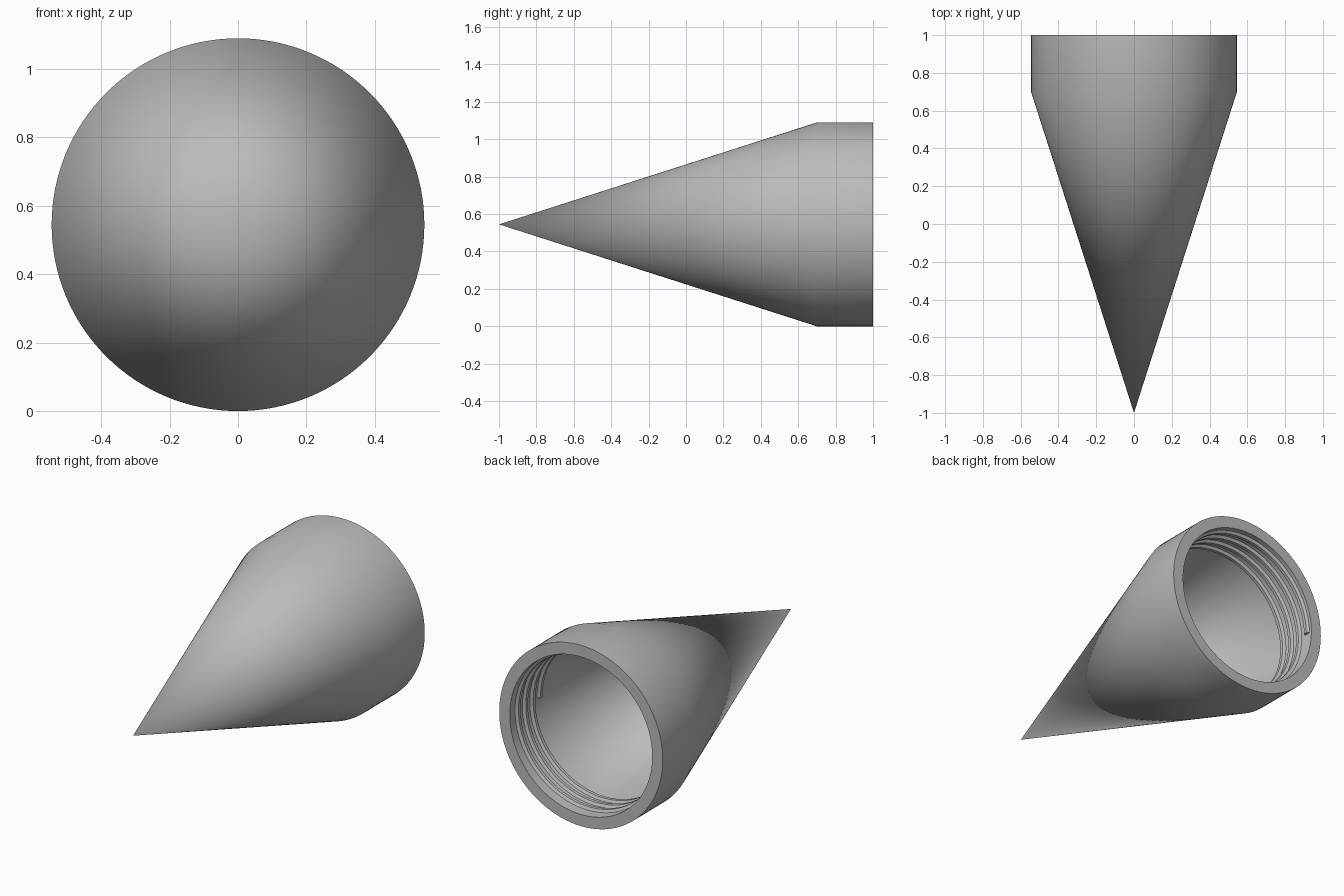
import bpy, bmesh, math

cube = bpy.data.objects.get("Cube")
if cube:
    bpy.data.objects.remove(cube, do_unlink=True)

SIDES = 128
RADIUS = 0.545
BORE = 0.475
SHOULDER = 0.7

grey = bpy.data.materials.new("grey")
grey.use_nodes = True
colour = (0.5, 0.5, 0.5, 1)
grey.diffuse_color = colour
grey.node_tree.nodes["Principled BSDF"].inputs["Base Color"].default_value = colour


def ring_point(r, y, angle):
    return (r * math.cos(angle), y, RADIUS + r * math.sin(angle))


def finish(bm, name, smooth_angle):
    bmesh.ops.recalc_face_normals(bm, faces=bm.faces)
    mesh = bpy.data.meshes.new(name)
    bm.to_mesh(mesh)
    bm.free()
    mesh.materials.append(grey)
    obj = bpy.data.objects.new(name, mesh)
    bpy.context.collection.objects.link(obj)
    bpy.ops.object.select_all(action="DESELECT")
    obj.select_set(True)
    bpy.context.view_layer.objects.active = obj
    bpy.ops.object.shade_smooth_by_angle(angle=math.radians(smooth_angle))
    return obj


# Hollow pointed shell: outer cone, collar, rim, bore and inner cone
def hollow_cone():
    profile = [(0, -1), (RADIUS, SHOULDER), (RADIUS, 1),
               (BORE, 1), (BORE, SHOULDER), (0, -0.77)]
    bm = bmesh.new()
    rings = []
    for r, y in profile:
        if r == 0:
            rings.append([bm.verts.new(ring_point(0, y, 0))] * SIDES)
        else:
            rings.append([bm.verts.new(ring_point(r, y, math.tau * i / SIDES))
                          for i in range(SIDES)])
    for a, b in zip(rings, rings[1:]):
        for i in range(SIDES):
            j = (i + 1) % SIDES
            bm.faces.new(dict.fromkeys((a[i], a[j], b[j], b[i])))
    finish(bm, "cone_shell", 30)


# Helical ridge swept around the bore
def screw_thread(start, pitch, turns):
    section = [(BORE + 0.004, -0.022), (BORE - 0.016, -0.01),
               (BORE - 0.016, 0.01), (BORE + 0.004, 0.022)]
    bm = bmesh.new()
    rows = []
    for i in range(int(turns * SIDES) + 1):
        angle = math.tau * i / SIDES
        y = start + pitch * i / SIDES
        rows.append([bm.verts.new(ring_point(r, y + dy, angle))
                     for r, dy in section])
    for a, b in zip(rows, rows[1:]):
        for k in range(len(section)):
            m = (k + 1) % len(section)
            bm.faces.new((a[k], a[m], b[m], b[k]))
    bm.faces.new(rows[0])
    bm.faces.new(rows[-1])
    finish(bm, "inner_thread", 30)


hollow_cone()
screw_thread(start=0.72, pitch=0.07, turns=3.5)
